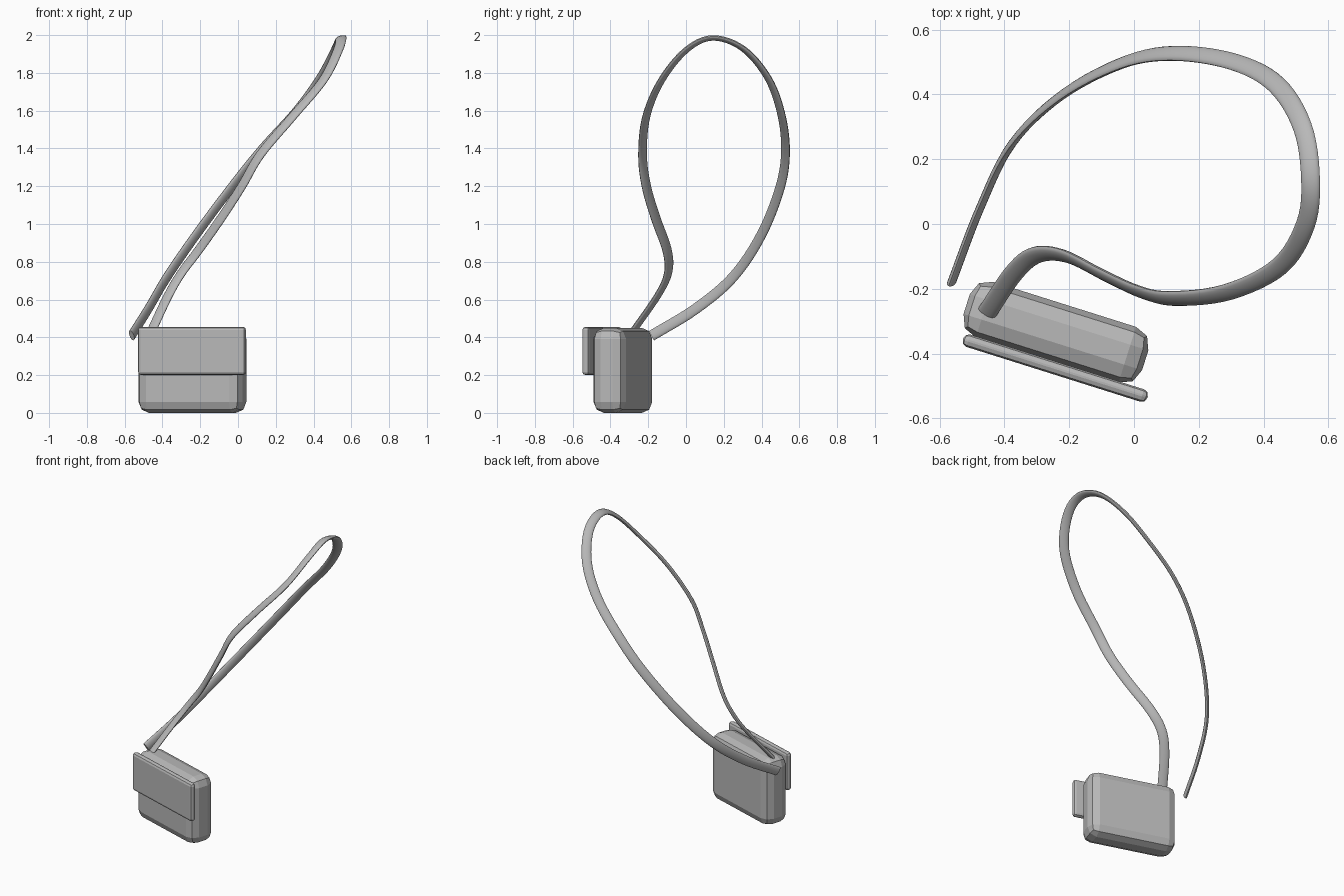
import bpy
import bmesh
from math import cos, sin, pi, radians
from mathutils import Vector

cube = bpy.data.objects.get("Cube")
if cube:
    bpy.data.objects.remove(cube, do_unlink=True)

# Single plain grey for the whole bag
grey = bpy.data.materials.new("plain grey")
grey.use_nodes = True
grey.diffuse_color = (0.48, 0.48, 0.48, 1)
grey.node_tree.nodes["Principled BSDF"].inputs["Base Color"].default_value = grey.diffuse_color


def add_object(name, bm):
    mesh = bpy.data.meshes.new(name)
    bm.normal_update()
    bm.to_mesh(mesh)
    bm.free()
    mesh.materials.append(grey)
    obj = bpy.data.objects.new(name, mesh)
    bpy.context.collection.objects.link(obj)
    return obj


def bevelled_box(name, size, centre, turn, bevel):
    """Flat-shaded box turned about z, with two-step rounded edges."""
    bm = bmesh.new()
    bmesh.ops.create_cube(bm, size=1)
    bmesh.ops.scale(bm, vec=size, verts=bm.verts)
    bmesh.ops.bevel(bm, geom=bm.edges[:], offset=bevel, offset_type='OFFSET',
                    segments=2, profile=0.5, affect='EDGES')
    obj = add_object(name, bm)
    obj.location = centre
    obj.rotation_euler.z = turn
    return obj


def smooth_path(points, steps):
    """Catmull-Rom interpolation through the control points."""
    pts = [Vector(p) for p in points]
    pts = [2 * pts[0] - pts[1]] + pts + [2 * pts[-1] - pts[-2]]
    path = []
    for a, b, c, d in zip(pts, pts[1:], pts[2:], pts[3:]):
        for i in range(steps):
            t = i / steps
            path.append(0.5 * (2 * b + (c - a) * t + (2 * a - 5 * b + 4 * c - d) * t ** 2
                               + (3 * b - a - 3 * c + d) * t ** 3))
    path.append(pts[-2])
    return path


def sweep_band(name, path, half_width, half_thick, plane_normal, sides):
    """Oval band whose wide axis leans halfway out of the plane of the loop."""
    bm = bmesh.new()
    rings = []
    for i, point in enumerate(path):
        tangent = (path[min(i + 1, len(path) - 1)] - path[max(i - 1, 0)]).normalized()
        across = (plane_normal - plane_normal.dot(tangent) * tangent).normalized()
        outward = tangent.cross(across)
        wide = (across + outward).normalized()
        thin = tangent.cross(wide)
        rings.append([bm.verts.new(point + wide * half_width * cos(2 * pi * k / sides)
                                   + thin * half_thick * sin(2 * pi * k / sides))
                      for k in range(sides)])
    for low, high in zip(rings, rings[1:]):
        for k in range(sides):
            n = (k + 1) % sides
            bm.faces.new((low[k], low[n], high[n], high[k]))
    bm.faces.new(rings[0])
    bm.faces.new(rings[-1])
    bmesh.ops.recalc_face_normals(bm, faces=bm.faces)
    return add_object(name, bm)


# Bag body and its front flap
turn = radians(-17.5)
bevelled_box("bag_body", (0.578, 0.18, 0.45), (-0.241, -0.334, 0.225), turn, 0.058)
bevelled_box("front_flap", (0.597, 0.04, 0.255), (-0.243, -0.445, 0.328), turn, 0.017)

# Carrying strap, from its free rear end over the top to the bag
strap_points = [
    (-.563, -.18, .41), (-.475, .05, .55), (-.375, .25, .72), (-.22, .4, .945),
    (-.03, .5, 1.2), (.13, .527, 1.4), (.31, .5, 1.6), (.44, .43, 1.78),
    (.52, .3, 1.93), (.545, .14, 1.985), (.53, 0, 1.92), (.45, -.13, 1.76),
    (.29, -.21, 1.57), (.12, -.23, 1.37), (.02, -.21, 1.2), (-.09, -.16, 1.03),
    (-.21, -.1, .86), (-.3, -.095, .74), (-.37, -.15, .62), (-.455, -.275, .44),
]
strap = sweep_band("carrying_strap", smooth_path(strap_points, 6), 0.03, 0.0125,
                   Vector((0.87, 0, -0.5)), 16)
bpy.ops.object.select_all(action='DESELECT')
strap.select_set(True)
bpy.context.view_layer.objects.active = strap
bpy.ops.object.shade_smooth_by_angle(angle=radians(40))
